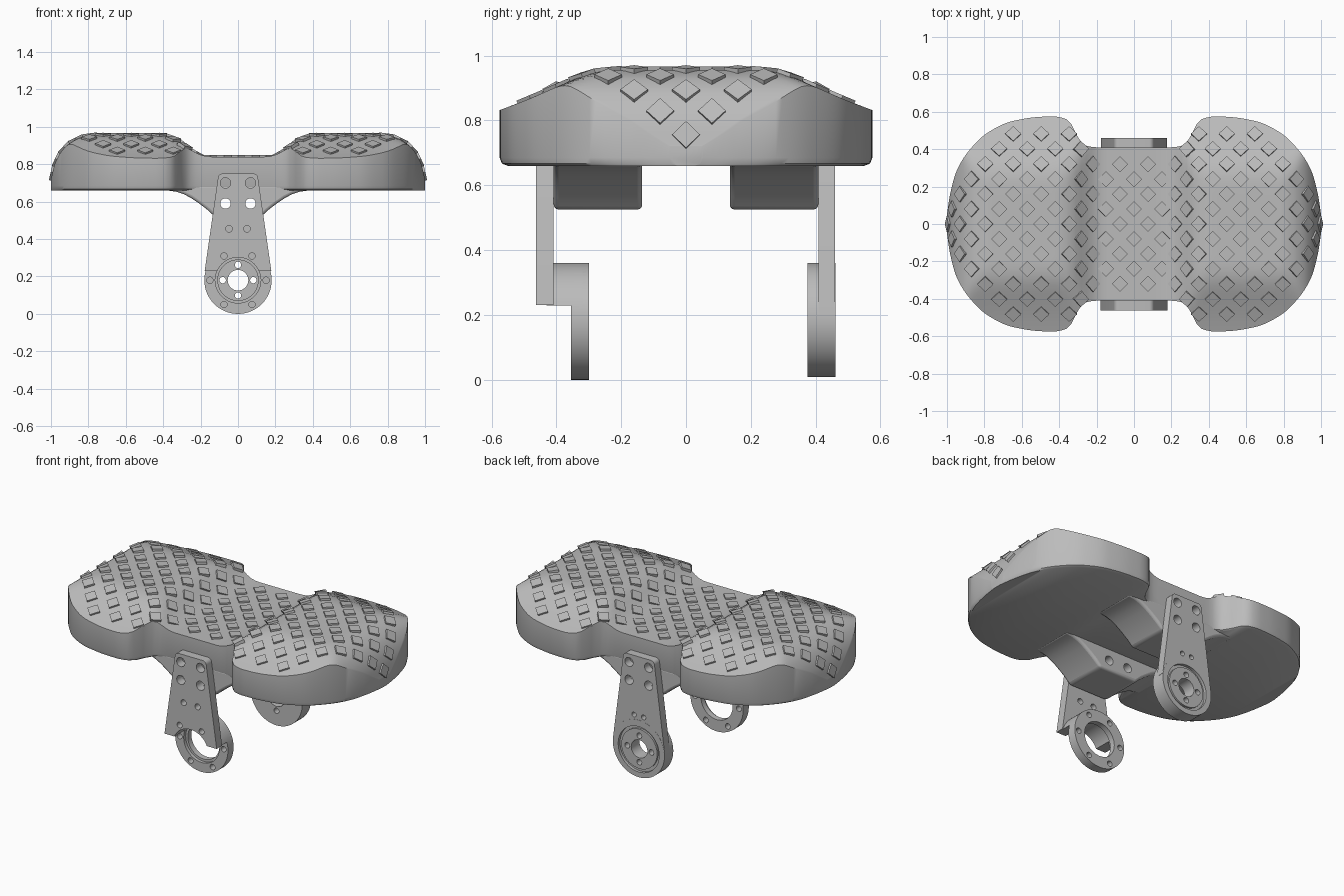
import bpy, bmesh, math
from mathutils import Matrix, Vector

if "Cube" in bpy.data.objects:
    bpy.data.objects.remove(bpy.data.objects["Cube"], do_unlink=True)

grey = bpy.data.materials.new("plain_grey")
grey.use_nodes = True
grey.diffuse_color = (0.5, 0.5, 0.5, 1)
grey.node_tree.nodes["Principled BSDF"].inputs["Base Color"].default_value = grey.diffuse_color


def finish(name, bm, angle=35):
    bmesh.ops.recalc_face_normals(bm, faces=bm.faces)
    mesh = bpy.data.meshes.new(name)
    bm.to_mesh(mesh)
    bm.free()
    mesh.materials.append(grey)
    ob = bpy.data.objects.new(name, mesh)
    bpy.context.collection.objects.link(ob)
    smooth(ob, angle)
    return ob


def smooth(ob, angle=35):
    bpy.ops.object.select_all(action="DESELECT")
    ob.select_set(True)
    bpy.context.view_layer.objects.active = ob
    bpy.ops.object.shade_smooth_by_angle(angle=math.radians(angle))


def prism(name, pts, y0, y1):
    """Extrude an x-z outline along y."""
    bm = bmesh.new()
    face = bm.faces.new([bm.verts.new((x, y0, z)) for x, z in pts])
    ext = bmesh.ops.extrude_face_region(bm, geom=[face])
    moved = [v for v in ext["geom"] if isinstance(v, bmesh.types.BMVert)]
    bmesh.ops.translate(bm, verts=moved, vec=(0, y1 - y0, 0))
    return finish(name, bm)


def arc(cx, cz, r, a0, a1, n):
    return [(cx + r * math.cos(math.radians(a0 + (a1 - a0) * i / n)),
             cz + r * math.sin(math.radians(a0 + (a1 - a0) * i / n))) for i in range(n + 1)]


def disc(x, z, r, y0, y1, n=48):
    return prism("helper", arc(x, z, r, 0, 360, n)[:-1], y0, y1)


def combine(ob, tools, op="DIFFERENCE"):
    """Apply booleans, then drop the helper objects."""
    for t in tools:
        t.hide_render = True
        mod = ob.modifiers.new("cut", "BOOLEAN")
        mod.operation, mod.object, mod.solver = op, t, "EXACT"
    bake(ob)
    for t in tools:
        bpy.data.objects.remove(t, do_unlink=True)


def bake(ob):
    bpy.context.view_layer.update()
    dg = bpy.context.evaluated_depsgraph_get()
    mesh = bpy.data.meshes.new_from_object(ob.evaluated_get(dg))
    ob.modifiers.clear()
    ob.data = mesh
    smooth(ob)


def curve(pts):
    """Monotone cubic through the points, mirrored about zero."""
    d = [(b[1] - a[1]) / (b[0] - a[0]) for a, b in zip(pts, pts[1:])]
    m = [0] + [0 if p * q <= 0 else 2 * p * q / (p + q) for p, q in zip(d, d[1:])] + [d[-1]]

    def f(x):
        x = min(abs(x), pts[-1][0])
        i = next(k for k in range(len(d)) if x <= pts[k + 1][0])
        w = pts[i + 1][0] - pts[i][0]
        t = (x - pts[i][0]) / w
        return ((1 + 2 * t) * (1 - t) ** 2 * pts[i][1] + t * (1 - t) ** 2 * w * m[i]
                + t * t * (3 - 2 * t) * pts[i + 1][1] + t * t * (t - 1) * w * m[i + 1])
    return f


# Plan outline, lengthwise crown and crosswise crown of the seat
half_width = curve([(0, .41), (.2, .41), (.26, .42), (.3, .46), (.325, .52), (.36, .56), (.43, .575),
                    (.5, .573), (.65, .55), (.78, .49), (.88, .395), (.95, .28), (.985, .15), (1, .05)])
crown_x = curve([(0, .84), (.15, .84), (.2, .85), (.25, .877), (.3, .915), (.35, .943), (.42, .956),
                 (.78, .956), (.85, .94), (.91, .905), (.95, .86), (.98, .8), (1, .72)])
crown_y = curve([(0, .99), (.2, .985), (.27, .96), (.4, .903), (.5, .86), (.58, .83)])


def top(x, y):
    a, b, k = crown_x(x), crown_y(y), .03
    h = max(k - abs(a - b), 0) / k
    return min(a, b) - h * h * k / 4


# Seat body: cross-sections lofted along x
bm = bmesh.new()
rings = []
STATIONS, ACROSS, BASE = 110, 28, .66
for i in range(STATIONS + 1):
    x = math.sin(math.pi / 2 * (2 * i / STATIONS - 1))
    h = half_width(x)
    sec = [(h * (2 * j / ACROSS - 1),) for j in range(ACROSS + 1)]
    sec = [(y, top(x, y)) for (y,) in sec]
    low = [(h, BASE + .025), (h - .007, BASE + .007), (h - .025, BASE)]
    sec += low + [(-y, z) for y, z in reversed(low)]
    rings.append([bm.verts.new((x, y, z)) for y, z in sec])
for a, b in zip(rings, rings[1:]):
    for j in range(len(a)):
        k = (j + 1) % len(a)
        bm.faces.new((a[j], a[k], b[k], b[j]))
bm.faces.new(rings[0])
bm.faces.new(rings[-1])
finish("seat_body", bm, 38)

# Diamond tread studs, evenly spaced along the curved top
bm = bmesh.new()
stops, x, s = [0], 0, 0
while x < .994:
    s += math.hypot(.001, crown_x(x + .001) - crown_x(x))
    x += .001
    if s >= .075 * len(stops):
        stops.append(x)
for k, sx in enumerate(stops):
    for j in range(-7, 8):
        y = .08 * j
        if (k + j) % 2 == 0 or abs(y) > half_width(sx) - .015:
            continue
        for side in ((1, -1) if k else (1,)):
            x, e = sx * side, .005
            n = Vector(((top(x - e, y) - top(x + e, y)) / (2 * e),
                        (top(x, y - e) - top(x, y + e)) / (2 * e), 1)).normalized()
            u = Vector((0, 1, 0)).cross(n).normalized()
            rot = Matrix((u, n.cross(u), n)).transposed().to_4x4()
            place = Matrix.Translation((x, y, top(x, y))) @ rot @ Matrix.Rotation(math.pi / 4, 4, "Z")
            bmesh.ops.create_cube(bm, size=1, matrix=place @ Matrix.Diagonal((.06, .06, .02, 1)))
finish("tread_studs", bm, 20)

# Flared mounting lugs under the waist
flare = [(.13, .525), (.17, .562), (.21, .592), (.25, .619), (.29, .64), (.33, .653), (.38, .66), (.38, .69)]
outline = flare + [(-x, z) for x, z in reversed(flare)]
for name, sign in (("front_lug", -1), ("back_lug", 1)):
    lug = prism(name, outline, sign * .408, sign * .135)
    bev = lug.modifiers.new("round", "BEVEL")
    bev.width, bev.segments, bev.angle_limit = .015, 3, math.radians(40)
    bake(lug)
    combine(lug, [disc(s * .067, .59, .028, -.6, .6, 24) for s in (1, -1)])

# Arms
HUB = .18


def arm_outline(wide, foot):
    right = [(wide, foot)] + arc(.082, .725, .025, 8, 90, 6)
    return right + [(-x, z) for x, z in reversed(right)]


def pairs(x, z, r):
    return [disc(s * x, z, r, -.6, .6, 24) for s in (1, -1)]


def bolt_circle(count, radius, r):
    return [disc(radius * math.cos(2 * math.pi * i / count), HUB + radius * math.sin(2 * math.pi * i / count),
                 r, -.6, .6, 20) for i in range(count)]


# Front arm: plate, stepped shoulder and offset ring
front = prism("front_arm", arm_outline(.178, .23), -.462, -.409)
shoulder = prism("helper", arc(0, HUB, HUB, 16, 164, 40), -.43, -.32)
combine(front, [shoulder, disc(0, HUB, HUB, -.355, -.3, 64)], "UNION")
combine(front, [disc(0, HUB, .122, -.6, -.335), disc(0, HUB, .108, -.6, -.2)]
        + pairs(.067, .7, .028) + pairs(.067, .59, .028) + pairs(.048, .455, .018)
        + bolt_circle(6, .15, .017))

# Back arm: plate with a thick recessed hub
back = prism("back_arm", arm_outline(.176, .205), .409, .46)
combine(back, [disc(0, HUB + .004, .176, .375, .461, 64)], "UNION")
combine(back, [disc(0, HUB, .14, .443, .6), disc(0, HUB, .055, .2, .6)]
        + pairs(.067, .7, .028) + pairs(.067, .59, .028) + pairs(.033, .385, .015)
        + bolt_circle(4, .082, .017))

# Raised hub flange inside the recess
flange = disc(0, HUB, .122, .435, .455)
flange.name = "hub_flange"
combine(flange, [disc(0, HUB, .055, .2, .6)] + bolt_circle(4, .082, .017))
